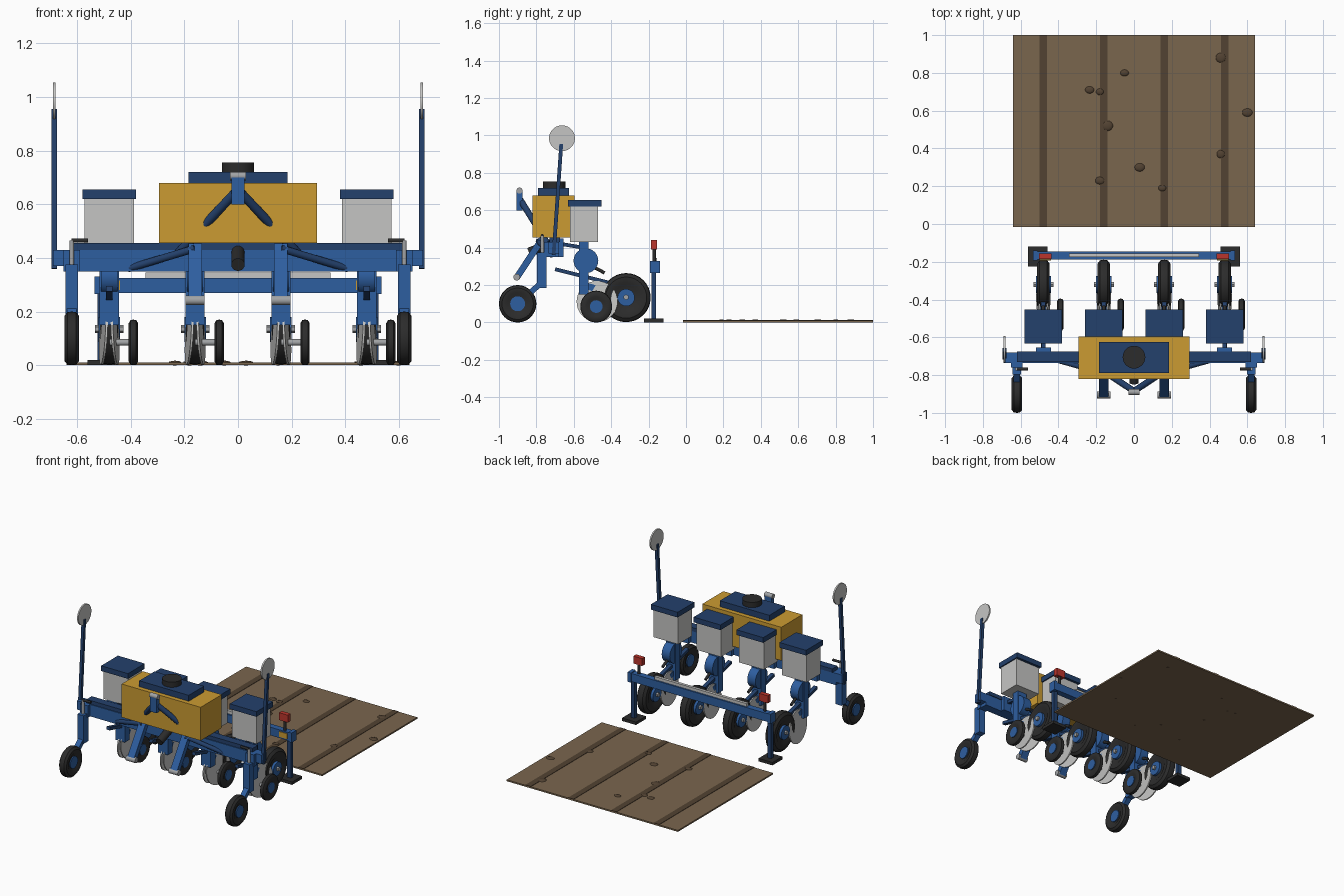
import bpy, bmesh, math, random
from mathutils import Vector, Matrix

if "Cube" in bpy.data.objects:
    bpy.data.objects.remove(bpy.data.objects["Cube"])

random.seed(4)

def material(name, rgb):
    m = bpy.data.materials.new(name)
    m.diffuse_color = (*rgb, 1)
    m.use_nodes = True
    m.node_tree.nodes["Principled BSDF"].inputs["Base Color"].default_value = m.diffuse_color
    return m

BLUE = material("frame blue", (0.027, 0.112, 0.35))
NAVY = material("dark blue", (0.017, 0.052, 0.15))
YELLOW = material("tank yellow", (0.60, 0.33, 0.032))
WHITE = material("pale grey", (0.56, 0.56, 0.55))
METAL = material("metal", (0.36, 0.37, 0.38))
BLACK = material("rubber black", (0.025, 0.025, 0.025))
SOIL = material("soil brown", (0.195, 0.133, 0.076))
DARKSOIL = material("furrow brown", (0.085, 0.055, 0.032))
RED = material("lamp red", (0.50, 0.035, 0.025))

def finish(name, bm, mat, smooth=False):
    me = bpy.data.meshes.new(name)
    bm.to_mesh(me)
    bm.free()
    me.materials.append(mat)
    ob = bpy.data.objects.new(name, me)
    bpy.context.collection.objects.link(ob)
    if smooth:
        bpy.ops.object.select_all(action='DESELECT')
        ob.select_set(True)
        bpy.context.view_layer.objects.active = ob
        bpy.ops.object.shade_smooth_by_angle(angle=math.radians(35))
    return ob

def box(name, x, y, z, mat, bevel=0):
    """Box from (min, max) ranges on each axis."""
    bm = bmesh.new()
    size = [b - a for a, b in (x, y, z)]
    mid = [(a + b) / 2 for a, b in (x, y, z)]
    bmesh.ops.create_cube(bm, size=1, matrix=Matrix.Translation(mid) @ Matrix.Diagonal((*size, 1)))
    if bevel:
        bmesh.ops.bevel(bm, geom=bm.edges[:], offset=bevel, segments=1, affect='EDGES')
    return finish(name, bm, mat)

def rod(name, a, b, r, mat, sides=20):
    """Round bar between two points."""
    a, b = Vector(a), Vector(b)
    d = b - a
    bm = bmesh.new()
    rot = d.to_track_quat('Z', 'Y').to_matrix().to_4x4()
    bmesh.ops.create_cone(bm, cap_ends=True, segments=sides, radius1=r, radius2=r, depth=d.length,
                          matrix=Matrix.Translation((a + b) / 2) @ rot)
    return finish(name, bm, mat, True)

def beam(name, a, b, w, h, mat):
    """Rectangular bar between two points, w wide sideways and h deep."""
    a, b = Vector(a), Vector(b)
    d = (b - a).normalized()
    side = Vector((0, 0, 1)).cross(d)
    side = side.normalized() if side.length > 1e-3 else Vector((1, 0, 0))
    up = d.cross(side)
    rot = Matrix((side, up, d)).transposed().to_4x4()
    bm = bmesh.new()
    bmesh.ops.create_cube(bm, size=1, matrix=Matrix.Translation((a + b) / 2) @ rot
                          @ Matrix.Diagonal((w, h, (b - a).length, 1)))
    return finish(name, bm, mat)

def axle(name, c, r, w, mat, sides=32):
    return rod(name, (c[0] - w / 2, c[1], c[2]), (c[0] + w / 2, c[1], c[2]), r, mat, sides)

def tyre(name, c, r, w):
    """Round-shouldered tyre spun around the x axis, with a recessed side."""
    h, k = w / 2, r * 0.16
    prof = [(-h * .7, 0), (-h * .7, r * .5), (-h, r * .62), (-h, r - k), (-h * .6, r - k * .15),
            (0, r), (h * .6, r - k * .15), (h, r - k), (h, r * .62), (h * .7, r * .5), (h * .7, 0)]
    bm = bmesh.new()
    vs = [bm.verts.new((x, 0, z)) for x, z in prof]
    es = [bm.edges.new(p) for p in zip(vs, vs[1:])]
    bmesh.ops.spin(bm, geom=vs + es, cent=(0, 0, 0), axis=(1, 0, 0), angle=math.tau, steps=32)
    bmesh.ops.remove_doubles(bm, verts=bm.verts[:], dist=1e-5)
    bmesh.ops.recalc_face_normals(bm, faces=bm.faces[:])
    bmesh.ops.translate(bm, verts=bm.verts[:], vec=c)
    return finish(name, bm, BLACK, True)

# Soil bed, furrows and clods
box("soil_bed", (-.64, .64), (-.015, 1), (0, .010), SOIL)
for x in (-.48, -.16, .16, .48):
    box("furrow", (x - .02, x + .02), (-.015, 1), (.009, .0125), DARKSOIL)
for x, y in [(-.05, .80), (-.235, .71), (-.18, .70), (-.14, .52), (.03, .30), (-.18, .23),
             (.15, .19), (.46, .37), (.46, .88), (.60, .59)]:
    bm = bmesh.new()
    s = random.uniform(.022, .031)
    bmesh.ops.create_icosphere(bm, subdivisions=2, radius=1, matrix=Matrix.Translation((x, y, .008))
                               @ Matrix.Diagonal((s, s * random.uniform(.75, 1), .009, 1)))
    finish("clod", bm, DARKSOIL, True)

# Main toolbar
box("toolbar", (-.645, .645), (-.735, -.68), (.35, .43), BLUE)
box("toolbar_top_plate", (-.62, .62), (-.73, -.675), (.43, .455), NAVY)

# Tank with lid and filler cap
box("tank", (-.295, .295), (-.82, -.595), (.455, .68), YELLOW)
box("tank_lid", (-.185, .185), (-.79, -.625), (.68, .72), NAVY)
rod("filler_cap", (0, -.705, .72), (0, -.705, .755), .06, BLACK, 32)

# Upper hitch mast and drive shaft
box("hitch_mast", (-.025, .025), (-.905, -.875), (.60, .70), BLUE)
axle("hitch_pin", (0, -.89, .705), .016, .06, METAL)
rod("drive_shaft", (0, -.84, .375), (0, -.70, .43), .025, BLACK)

for s in (-1, 1):
    # Hitch braces and lower link arms
    rod("mast_brace", (0, -.885, .655), (s * .22, -.74, .42), .017, NAVY)
    beam("lower_link", (s * .16, -.77, .445), (s * .16, -.905, .24), .05, .035, BLUE)
    axle("lower_link_pin", (s * .16, -.905, .242), .018, .07, METAL)
    rod("link_brace", (s * .16, -.79, .435), (s * .41, -.72, .36), .014, NAVY)
    # Toolbar ends and side markers
    box("toolbar_end", sorted((s * .64, s * .69)), (-.735, -.68), (.37, .43), BLUE)
    beam("marker_post", (s * .685, -.708, .36), (s * .685, -.667, .955), .02, .02, NAVY)
    axle("marker_disc", (s * .685, -.663, .985), .069, .01, WHITE, 40)
    # Front gauge wheel
    x = s * .62
    box("wheel_leg", (x - .023, x + .023), (-.797, -.745), (.185, .375), BLUE)
    box("wheel_clamp", (x - .03, x + .03), (-.76, -.73), (.35, .43), BLUE)
    beam("wheel_arm", (x, -.77, .215), (x, -.90, .10), .035, .03, BLUE)
    tyre("front_tyre", (x, -.90, .10), .10, .055)
    axle("front_hub", (x, -.90, .10), .04, .052, BLUE)
    rod("crank_stem", (x, -.768, .37), (x, -.768, .465), .009, METAL)
    rod("crank_handle", (x, -.768, .465), (s * .56, -.768, .465), .008, BLACK)

    # Rear bar stands, lamps and reflectors
    p = s * .51
    box("stand_foot", (p - .052, p + .052), (-.225, -.12), (0, .02), BLACK)
    box("stand_post", (p - .014, p + .014), (-.185, -.16), (.02, .28), NAVY)
    box("bar_end", sorted((s * .51, s * .535)), (-.192, -.14), (.265, .33), BLUE)
    rod("lamp_post", (s * .47, -.17, .32), (s * .47, -.17, .395), .009, BLACK)
    box("lamp", sorted((s * .437, s * .503)), (-.186, -.156), (.39, .44), RED)
    box("reflector", sorted((s * .44, s * .50)), (-.192, -.184), (.28, .316), YELLOW)

# Rear bar and its light strip
box("rear_bar", (-.51, .51), (-.187, -.145), (.27, .325), BLUE)
box("light_strip", (-.345, .345), (-.175, -.155), (.325, .345), WHITE)

# Four identical row units
for x in (-.48, -.16, .16, .48):
    # Hopper
    box("hopper", (x - .092, x + .092), (-.62, -.47), (.43, .625), WHITE)
    box("hopper_lid", (x - .10, x + .10), (-.632, -.453), (.62, .655), NAVY)
    # Post, seed meter and links to the toolbar
    box("row_post", (x - .036, x + .036), (-.572, -.522), (.15, .43), BLUE)
    axle("seed_meter", (x, -.535, .33), .066, .06, BLUE)
    box("row_bracket", (x - .04, x + .04), (-.68, -.655), (.35, .45), BLUE)
    beam("upper_link", (x, -.67, .42), (x, -.55, .40), .022, .02, NAVY)
    beam("lower_arm", (x, -.70, .285), (x, -.40, .21), .025, .02, NAVY)
    rod("depth_lever", (x, -.50, .30), (x, -.435, .265), .009, BLACK)
    # Paired opener discs in a shallow V
    for s in (-1, 1):
        tilt = Vector((1, s * -.10, s * .06)).normalized() * .004
        c = Vector((x + s * .022, -.475, .112))
        rod("opener_disc", c - tilt, c + tilt, .11, WHITE, 36)
    # Side depth wheel
    axle("depth_axle", (x + .045, -.48, .085), .012, .09, METAL)
    tyre("depth_tyre", (x + .09, -.48, .085), .085, .035)
    axle("depth_hub", (x + .09, -.48, .085), .034, .034, BLUE)
    # Press wheel
    beam("press_arm", (x, -.55, .20), (x, -.32, .135), .04, .035, BLUE)
    tyre("press_tyre", (x, -.32, .133), .131, .066)
    axle("press_hub", (x, -.32, .133), .046, .08, BLUE)
    axle("press_axle", (x, -.32, .135), .015, .106, METAL, 6)
